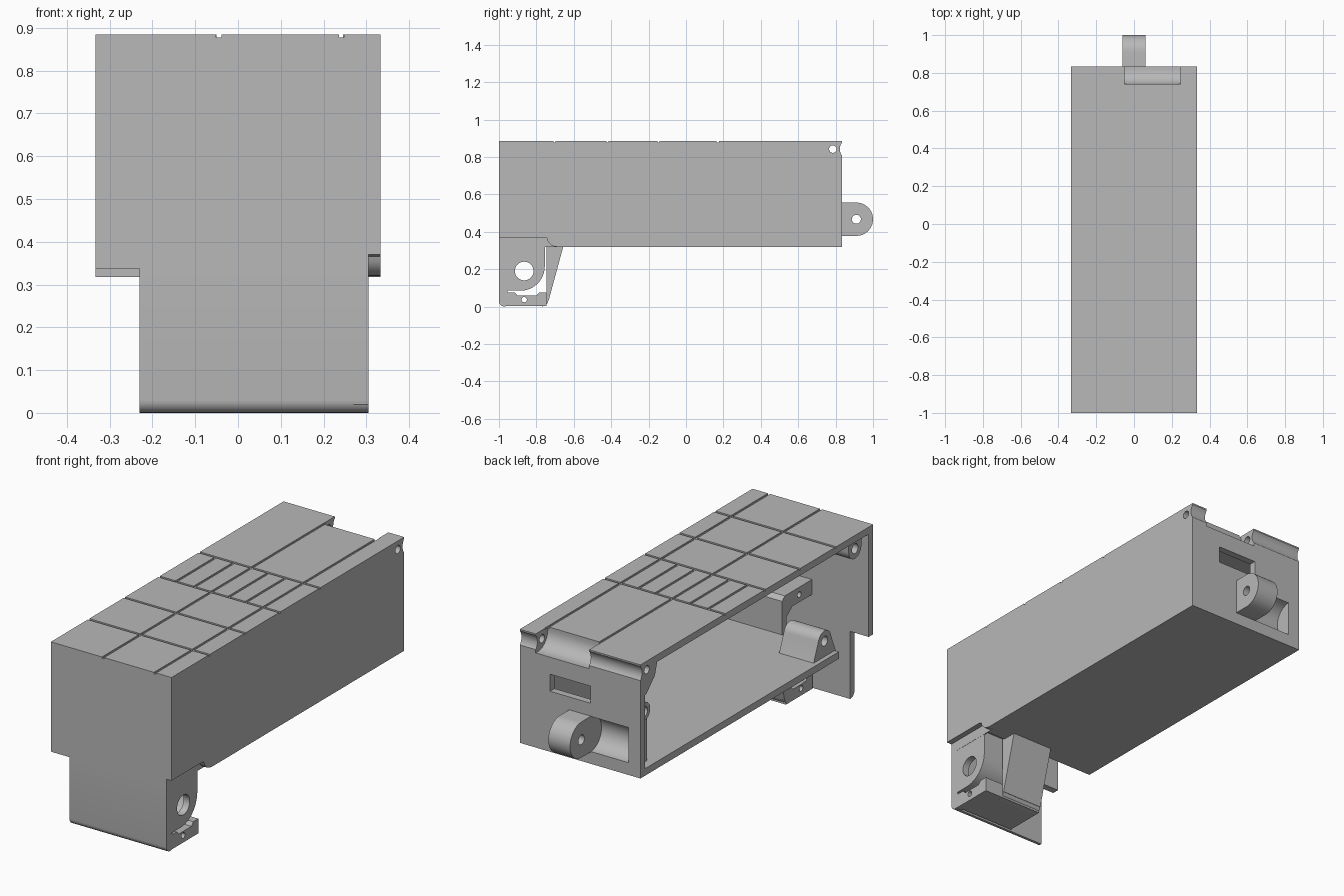
import bpy, bmesh, math

old = bpy.data.objects.get("Cube")
if old:
    bpy.data.objects.remove(old, do_unlink=True)

grey = bpy.data.materials.new("plain_grey")
grey.use_nodes = True
grey.diffuse_color = (0.48, 0.48, 0.48, 1)
grey.node_tree.nodes["Principled BSDF"].inputs["Base Color"].default_value = (0.48, 0.48, 0.48, 1)


def prism(name, pts, x0, x1):
    """Extrude a (y, z) profile along x."""
    bm = bmesh.new()
    face = bm.faces.new([bm.verts.new((x0, y, z)) for y, z in pts])
    new = bmesh.ops.extrude_face_region(bm, geom=[face])["geom"]
    bmesh.ops.translate(bm, vec=(x1 - x0, 0, 0),
                        verts=[v for v in new if isinstance(v, bmesh.types.BMVert)])
    bmesh.ops.recalc_face_normals(bm, faces=bm.faces)
    mesh = bpy.data.meshes.new(name)
    bm.to_mesh(mesh)
    bm.free()
    mesh.materials.append(grey)
    obj = bpy.data.objects.new(name, mesh)
    bpy.context.collection.objects.link(obj)
    return obj


def box(name, x0, x1, y0, y1, z0, z1):
    return prism(name, [(y0, z0), (y1, z0), (y1, z1), (y0, z1)], x0, x1)


def arc(cy, cz, r, a0, a1, n=10):
    return [(cy + r * math.cos(math.radians(a0 + (a1 - a0) * i / n)),
             cz + r * math.sin(math.radians(a0 + (a1 - a0) * i / n))) for i in range(n + 1)]


def rod(name, x0, x1, cy, cz, r):
    return prism(name, arc(cy, cz, r, 0, 360, 32)[:-1], x0, x1)


def combine(obj, tools, op="DIFFERENCE"):
    """Apply booleans and discard the tools."""
    for tool in tools:
        tool.hide_render = True
        mod = obj.modifiers.new("bool", "BOOLEAN")
        mod.operation, mod.solver, mod.object = op, "EXACT", tool
        dg = bpy.context.evaluated_depsgraph_get()
        dg.update()
        mesh = bpy.data.meshes.new_from_object(obj.evaluated_get(dg))
        obj.modifiers.clear()
        obj.data = mesh
        bpy.data.objects.remove(tool, do_unlink=True)


W, FRONT, BACK, LOW, TOP, T = 0.333, -1.0, 0.835, 0.318, 0.885, 0.035

# Hollow housing, open on one long side
shell = box("housing", -W, W, FRONT, BACK, LOW, TOP)
combine(shell, [
    box("cavity", -0.5, W - T, FRONT + T, BACK - T, LOW + T, TOP - T),
    box("floor_opening", -0.5, 0.3, FRONT + T, -0.73, 0.2, 0.36),
    box("front_corner", -0.5, -0.23, -1.1, -0.95, 0.2, 0.337),
    prism("wall_notch", [(-1.1, 0.3), (-1.1, 0.37), (-0.76, 0.37)]
          + arc(-0.69, 0.375, 0.055, 190, 270, 6) + [(-0.69, 0.3)], 0.305, 0.5),
])

# Thickened hinge rail and pocket backing at the rear
combine(shell, [
    prism("hinge_rail", [(0.7, 0.86), (0.81, 0.86), (0.81, 0.72), (0.79, 0.72), (0.72, 0.79)], -W, 0.31),
    box("pocket_backing", -0.29, -0.03, 0.72, 0.81, 0.345, 0.575),
], "UNION")
combine(shell, [
    rod("rear_groove", -0.5, 0.5, 0.878, 0.842, 0.056),
    rod("hinge_hole", -0.5, 0.5, 0.785, 0.842, 0.02),
    prism("hinge_gap", arc(0.82, 0.87, 0.08, 180, 270) + [(0.9, 0.79), (0.9, 0.95), (0.74, 0.95)], -0.05, 0.245),
    box("rear_slot", -0.056, 0.166, 0.76, 0.9, 0.62, 0.705),
    rod("rear_pocket", -0.267, -0.06, 0.84, 0.467, 0.088),
])

# Panel grooves across the roof
G, D = 0.006, 0.007
grooves = [box("groove", x - G, x + G, -1.1, 0.76, TOP - D, 1) for x in (-0.045, 0.242)]
grooves += [box("groove", -0.5, 0.5, y - G, y + G, TOP - D, 1) for y in (0.17, -0.147, -0.42, -0.703)]
grooves += [box("groove", x - G, x + G, -0.145, 0.17, TOP - D, 1) for x in (-0.24, -0.14, 0.05, 0.145)]
combine(shell, grooves)

# Rear lug
lug = prism("rear_lug", [(0.81, 0.378)] + arc(0.911, 0.467, 0.089, -90, 90, 20) + [(0.81, 0.556)], -0.06, 0.06)
combine(lug, [rod("hole", -0.2, 0.2, 0.911, 0.467, 0.024)])

# Front leg plate
leg = prism("leg_plate", arc(-0.97, 0.03, 0.03, 180, 270, 6)
            + [(-0.965, 0), (-0.965, 0.345), (-1, 0.345)], -0.23, 0.305)

# Side cheek with a large hole and a curved flange
curve = arc(-0.885, 0.215, 0.13, 0, -90, 12)
cheek = prism("leg_cheek", [(-0.999, 0.371), (-0.755, 0.371)] + curve
              + [(-0.955, 0.085), (-0.955, 0.002), (-0.98, 0.002), (-0.999, 0.02)], 0.27, 0.304)
combine(cheek, [rod("hole", 0, 0.5, -0.865, 0.19, 0.05)])
inner = arc(-0.885, 0.215, 0.105, -90, 0, 12)
prism("cheek_flange", [(-0.755, 0.36)] + curve + [(-0.96, 0.085), (-0.96, 0.11)]
      + inner + [(-0.78, 0.36)], 0.13, 0.28)

# Lower bracket: screw strip and sloping rear wall
strip = prism("screw_strip", [(-0.955, 0.002), (-0.745, 0.002), (-0.745, 0.075), (-0.785, 0.075),
              (-0.8, 0.058), (-0.9, 0.058), (-0.915, 0.075), (-0.955, 0.075)], -0.03, 0.303)
combine(strip, [rod("hole", -0.5, 0.5, -0.865, 0.037, 0.014)])
prism("sloping_wall", [(-0.745, 0.325), (-0.655, 0.325), (-0.735, 0.03)]
      + arc(-0.77, 0.035, 0.034, -10, -90, 6) + [(-0.79, 0.03), (-0.745, 0.075)], -0.03, 0.2)

# Upper bracket inside the housing
bracket = prism("upper_bracket", [(-0.97, 0.54), (-0.75, 0.54), (-0.73, 0.52), (-0.73, 0.34),
                (-0.765, 0.33), (-0.765, 0.43), (-0.81, 0.465), (-0.97, 0.465)], -0.02, 0.3)
combine(bracket, [rod("hole", -0.2, 0.5, -0.865, 0.503, 0.014)])

# Screw bosses along the open side
for name, y, z, r, x1, base in (("top_boss", -0.89, 0.8, 0.05, 0.3, 0.86),
                                ("floor_boss", -0.65, 0.43, 0.052, -0.12, 0.34),
                                ("rear_boss", 0.77, 0.62, 0.045, -0.15, 0.62)):
    if name == "floor_boss":
        boss = prism(name, [(y - r - 0.04, base)] + arc(y, z, r, 170, 10, 16) + [(y + r + 0.04, base)], -0.31, x1)
    elif name == "top_boss":
        boss = prism(name, [(y - r, base)] + arc(y, z, r, 180, 360, 16) + [(y + r, base)], -0.31, x1)
    else:
        boss = prism(name, [(0.81, z + r)] + arc(y, z, r, 90, 270, 16) + [(0.81, z - r)], -0.31, x1)
    combine(boss, [rod("hole", -0.5, -0.2, y, z, 0.024)])

# Smooth the curved parts, keeping sharp edges
bpy.ops.object.select_all(action="DESELECT")
for obj in bpy.context.collection.objects:
    if obj.type == "MESH":
        obj.select_set(True)
        bpy.context.view_layer.objects.active = obj
bpy.ops.object.shade_smooth_by_angle(angle=math.radians(30))
